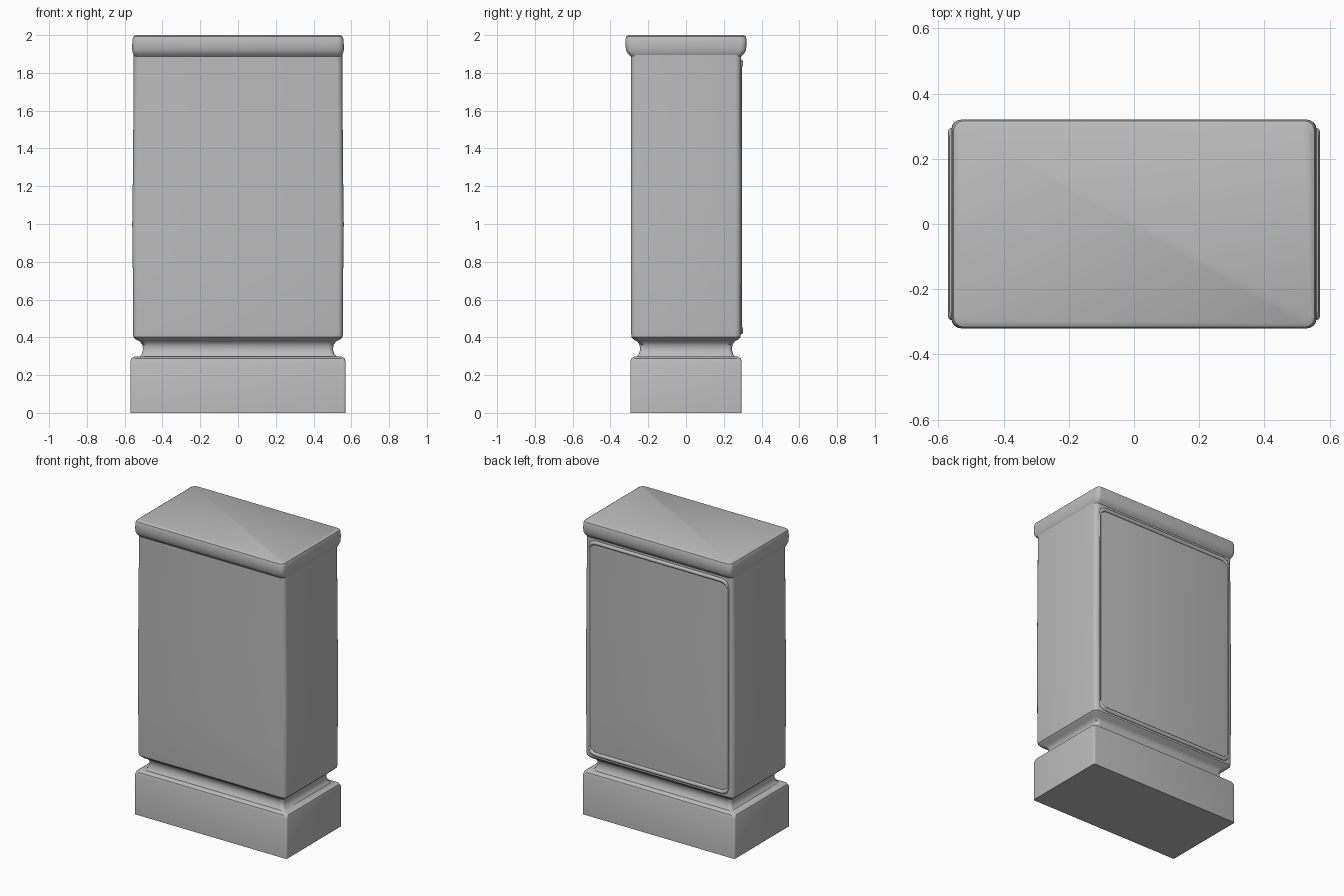
import bpy, bmesh, math
from mathutils import Vector

if "Cube" in bpy.data.objects:
    bpy.data.objects.remove(bpy.data.objects["Cube"], do_unlink=True)

stone = bpy.data.materials.new("stone grey")
stone.use_nodes = True
grey = (0.5, 0.5, 0.5, 1)
stone.diffuse_color = grey
stone.node_tree.nodes["Principled BSDF"].inputs["Base Color"].default_value = grey


def rounded_rect(hx, hy, r, steps=4):
    """Corner-rounded rectangle, counter-clockwise."""
    pts = []
    for i, (sx, sy) in enumerate([(1, 1), (-1, 1), (-1, -1), (1, -1)]):
        for k in range(steps + 1):
            a = math.pi / 2 * (i + k / steps)
            pts.append((sx * (hx - r) + r * math.cos(a),
                        sy * (hy - r) + r * math.sin(a)))
    return pts


def loft(name, rings, angle=35):
    """Stack rounded rectangles given as (z, half x, half y, radius)."""
    bm = bmesh.new()
    loops = [[bm.verts.new((x, y, z)) for x, y in rounded_rect(hx, hy, r)]
             for z, hx, hy, r in rings]
    for low, high in zip(loops, loops[1:]):
        n = len(low)
        for i in range(n):
            j = (i + 1) % n
            bm.faces.new((low[i], low[j], high[j], high[i]))
    bm.faces.new(loops[0][::-1])
    bm.faces.new(loops[-1])
    mesh = bpy.data.meshes.new(name)
    bm.to_mesh(mesh)
    bm.free()
    obj = bpy.data.objects.new(name, mesh)
    bpy.context.collection.objects.link(obj)
    finish(obj, angle)
    return obj


def finish(obj, angle):
    obj.data.materials.append(stone)
    bpy.ops.object.select_all(action='DESELECT')
    obj.select_set(True)
    bpy.context.view_layer.objects.active = obj
    if obj.type == 'MESH':
        bpy.ops.object.shade_smooth_by_angle(angle=math.radians(angle))


# Plinth with a softened upper rim
loft("plinth", [(0, .57, .295, .012), (.27, .57, .295, .012),
                (.288, .565, .29, .02), (.298, .55, .275, .02)])

# Recessed neck, flaring into the tall body
loft("body", [(.29, .53, .265, .02), (.31, .51, .25, .025),
              (.335, .503, .243, .025), (.36, .506, .246, .03),
              (.378, .52, .258, .03), (.388, .54, .277, .03),
              (.402, .554, .289, .03), (.43, .556, .291, .03),
              (.75, .557, .292, .03), (1.0, .56, .292, .03),
              (1.3, .556, .292, .03), (1.85, .552, .291, .03),
              (1.91, .552, .291, .03)])

# Overhanging cap with rolled edges
loft("cap", [(1.885, .548, .29, .03), (1.9, .555, .307, .03),
             (1.92, .56, .318, .03), (1.95, .56, .32, .03),
             (1.98, .558, .32, .03), (1.993, .553, .316, .03),
             (2.0, .542, .305, .03)])

# Raised bead around the back panel, thickest along the top and bottom
curve = bpy.data.curves.new("back_panel_bead", 'CURVE')
curve.dimensions = '3D'
curve.bevel_depth = .014
curve.bevel_resolution = 2
spline = curve.splines.new('POLY')
outline = rounded_rect(.52, .715, .05)
spline.points.add(len(outline) - 1)
for point, (x, z) in zip(spline.points, outline):
    point.co = (x, .289, z + 1.143, 1)
    point.radius = 1 if abs(z) > .69 else .45
spline.use_cyclic_u = True
bead = bpy.data.objects.new("back_panel_bead", curve)
bpy.context.collection.objects.link(bead)
finish(bead, 35)
bpy.ops.object.convert(target='MESH')
bpy.ops.object.shade_smooth_by_angle(angle=math.radians(60))
